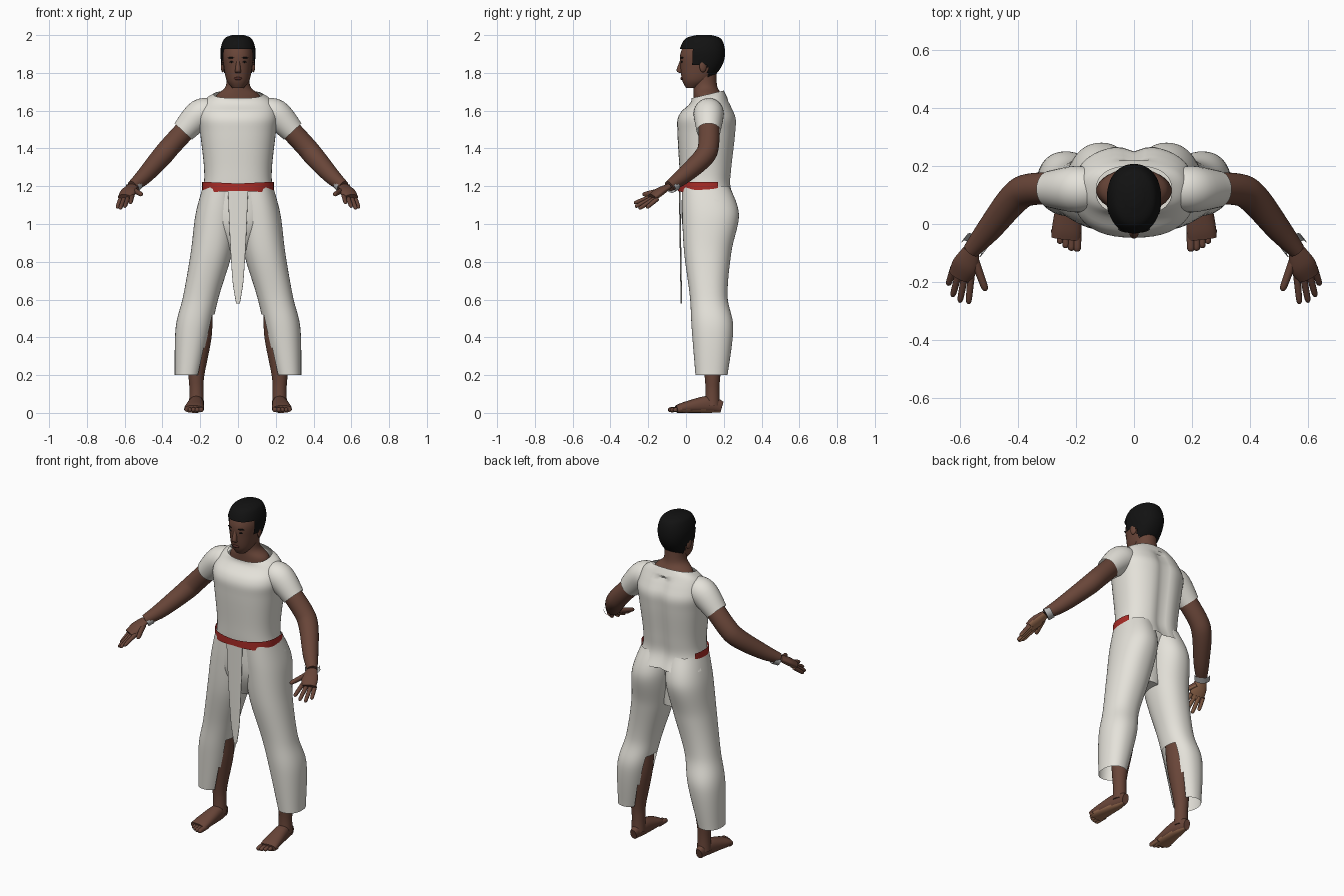
import bpy, bmesh, math
from mathutils import Vector, Matrix

cube = bpy.data.objects.get("Cube")
if cube:
    bpy.data.objects.remove(cube, do_unlink=True)


def material(name, *rgb):
    mat = bpy.data.materials.new(name)
    mat.use_nodes = True
    mat.diffuse_color = (*rgb, 1)
    bsdf = mat.node_tree.nodes["Principled BSDF"]
    bsdf.inputs["Base Color"].default_value = (*rgb, 1)
    return mat


CLOTH = material("off white cloth", .78, .76, .7)
SKIN = material("brown skin", .14, .06, .04)
PALM = material("light palm", .36, .17, .09)
HAIR = material("black hair", .006, .006, .006)
RED = material("red sash", .4, .025, .02)
GREY = material("grey band", .45, .45, .45)
LIPS = material("dark lips", .08, .025, .02)


def finish(name, bm, mats, mirror=False):
    """Turn a bmesh into a smooth object; a second colour goes on faces looking down."""
    bmesh.ops.recalc_face_normals(bm, faces=bm.faces[:])
    for face in bm.faces:
        face.material_index = int(len(mats) > 1 and face.normal.z < -.6)
    mesh = bpy.data.meshes.new(name)
    bm.to_mesh(mesh)
    bm.free()
    for mat in mats:
        mesh.materials.append(mat)
    obj = bpy.data.objects.new(name, mesh)
    bpy.context.collection.objects.link(obj)
    if mirror:
        obj.modifiers.new("mirror", 'MIRROR')
    bpy.ops.object.select_all(action='DESELECT')
    obj.select_set(True)
    bpy.context.view_layer.objects.active = obj
    bpy.ops.object.shade_smooth_by_angle(angle=math.radians(50))


def spline(rows, steps):
    """Smooth curve through rows of x, y, z, half width, half depth."""
    rows = [Vector(row) for row in rows]
    padded = [rows[0], *rows, rows[-1]]
    curve = []
    for before, start, end, after in zip(padded, rows, rows[1:], padded[3:]):
        leave, arrive = (end - before) / 2, (after - start) / 2
        for i in range(steps):
            t = i / steps
            ease = t * t * (3 - 2 * t)
            curve.append(start.lerp(end, ease) + leave * t * (1 - t) ** 2 - arrive * t * t * (1 - t))
    return curve + [rows[-1]]


def loft(name, rows, mats, level=False, power=2, sides=32, steps=6,
         caps=True, cut=None, bend=None, mirror=False):
    """Skin over rounded sections, either level or square to their path."""
    bm = bmesh.new()
    curve = spline(rows, steps)
    rings = []
    for i, row in enumerate(curve):
        across, deep = Vector((1, 0, 0)), Vector((0, 1, 0))
        if not level:
            behind, ahead = curve[max(i - 1, 0)], curve[min(i + 1, len(curve) - 1)]
            along = Vector((ahead - behind)[:3]).normalized()
            across = along.cross(Vector((0, 0, 1))).normalized()
            deep = across.cross(along)
        ring = []
        for k in range(sides):
            angle = math.tau * k / sides
            c, s = math.cos(angle), math.sin(angle)
            x = math.copysign(abs(c) ** (2 / power), c) * row[3]
            y = math.copysign(abs(s) ** (2 / power), s) * row[4]
            ring.append(bm.verts.new(Vector(row[:3]) + across * x + deep * y))
        rings.append(ring)
    for low, high in zip(rings, rings[1:]):
        for k in range(sides):
            bm.faces.new((low[k - 1], low[k], high[k], high[k - 1]))
    if caps:
        bm.faces.new(rings[0])
        bm.faces.new(rings[-1])
    if bend:
        for vert in bm.verts:
            bend(vert.co)
    if cut:
        doomed = [face for face in bm.faces if cut(face.calc_center_median())]
        bmesh.ops.delete(bm, geom=doomed, context='FACES')
    finish(name, bm, mats, mirror)


def stack(name, rows, mats, **options):
    """Level sections: height, optional inner side, outer side, front, back."""
    sections = []
    for z, *sides, front, back in rows:
        outer = sides[-1]
        inner = sides[0] if len(sides) > 1 else -outer
        sections.append(((inner + outer) / 2, (front + back) / 2, z,
                         (outer - inner) / 2, (back - front) / 2))
    loft(name, sections, mats, level=True, **options)


def limb(name, points, mats, flat=1, **options):
    """Mirrored tube through points, each with its own radius."""
    loft(name, [(*point, radius, radius * flat) for *point, radius in points],
         mats, mirror=True, **options)


def digit(name, base, tip, radius, mats):
    """Finger or toe with a rounded end."""
    base, tip = Vector(base), Vector(tip)
    shape = {0: 1.1, .5: 1, .9: .85, 1: .3}
    limb(name, [(*base.lerp(tip, t), radius * size) for t, size in shape.items()],
         mats, sides=12, steps=3)


def ball(name, place, size, mat, turn=0, mirror=True):
    bm = bmesh.new()
    matrix = Matrix.Translation(place) @ Matrix.Rotation(turn, 4, 'Z') @ Matrix.Diagonal((*size, 1))
    bmesh.ops.create_uvsphere(bm, u_segments=16, v_segments=10, radius=1, matrix=matrix)
    finish(name, bm, [mat], mirror)


# Shirt: spine groove, dipped collar, hem hanging only at the back
def drape(co):
    if co.y > .15 and co.z < 1.64:
        co.y -= .02 * math.exp(-(co.x / .035) ** 2)
    if co.z > 1.6:
        co.z += (co.y - .11) * (co.z - 1.6) * 2.8


stack("shirt", [(1.12, .21, -.02, .27), (1.2, .183, -.03, .24), (1.3, .18, -.035, .245),
                (1.48, .2, -.045, .265), (1.57, .21, -.04, .265), (1.65, .18, .02, .22),
                (1.685, .13, .03, .2)],
      [CLOTH], power=2.4, sides=48, caps=False, bend=drape,
      cut=lambda c: c.z < 1.18 and c.y < .14)
limb("sleeve", [(.13, .12, 1.59, .07), (.2, .12, 1.58, .08), (.29, .12, 1.49, .063)],
     [CLOTH], caps=False)

# Trousers: two legs slit inside the shin, and a core joining them
stack("trouser_leg", [(1.2, 0, .185, -.02, .23), (1.05, 0, .225, -.02, .28), (.85, .03, .25, -.01, .24),
                      (.62, .1, .29, .02, .22), (.45, .14, .33, .03, .25), (.2, .2, .335, .05, .22)],
      [CLOTH], power=2.2, sides=48, steps=10, caps=False, mirror=True,
      cut=lambda c: c.z < .52 and c.x < .135 + (.52 - c.z) / 4)
stack("trouser_core", [(1.2, .17, -.02, .22), (1, .15, -.02, .18), (.86, .06, .03, .17)],
      [CLOTH], power=2.5)


# Sash around the front, narrow in the middle, and the hanging flap
def widen(co):
    co.z += (co.z - 1.195) * (abs(co.x) - .12) * 2


stack("sash", [(z, .19, -.042, .25) for z in (1.17, 1.195, 1.22)], [RED],
      power=2.4, sides=64, caps=False, bend=widen, cut=lambda c: c.y > .175)
flap = []
for i in range(7):
    z = .58 + i / 10
    front = -.02 - z * .015
    flap.append((z, .065 * (z - .57) ** .4, front, front + .008))
stack("front_flap", flap, [CLOTH], power=3)

# Arms, hands and wrist bands
WRIST = (.56, -.09, 1.2)
limb("arm", [(.22, .12, 1.56, .055), (.35, .12, 1.42, .055), (.41, .09, 1.35, .054),
             (.5, -.02, 1.25, .043), (*WRIST, .029)], [SKIN])
limb("palm", [(*WRIST, .029), (.58, -.14, 1.17, .045), (.6, -.18, 1.14, .04)], [SKIN, PALM], flat=.5)
first_knuckle, last_knuckle = Vector((.56, -.17, 1.15)), Vector((.62, -.15, 1.135))
tips = {"index": (.57, -.275, 1.11), "middle": (.6, -.27, 1.09),
        "ring": (.625, -.25, 1.08), "little": (.64, -.21, 1.085)}
for i, (finger, tip) in enumerate(tips.items()):
    digit(finger + "_finger", first_knuckle.lerp(last_knuckle, i / 3), tip, .0115, [SKIN, PALM])
digit("thumb", (.55, -.12, 1.18), (.51, -.23, 1.155), .0135, [SKIN, PALM])
limb("wrist_band", [(.54, -.06, 1.21, .042), (.56, -.085, 1.195, .042)], [GREY],
     flat=.8, caps=False, cut=lambda c: c.z > 1.21)

# Lower legs, feet resting on the floor, and toes
limb("shin", [(.205, .13, .55, .07), (.205, .14, .4, .065), (.22, .14, .2, .042),
              (.22, .14, .12, .037), (.22, .14, .04, .04)], [SKIN], level=True)
sole = [(.22, .19, .03, .02), (.22, .12, .045, .038), (.23, 0, .03, .05), (.235, -.05, .02, .05)]
loft("foot", [(x, y, z, width, z) for x, y, z, width in sole], [SKIN, PALM], power=2.3, mirror=True)
for i in range(5):
    x = .196 + i * .0195
    digit(f"toe_{i + 1}", (x, -.02, .02), (x, -.095 + i * i * .003, .016), .0145 - i * .001, [SKIN, PALM])

# Neck, head, and hair grown from the head shape
stack("neck", [(1.62, .13, .04, .19), (1.68, .115, .04, .19), (1.73, .065, .04, .165),
               (1.82, .06, .04, .16)], [SKIN])
HEAD = [(1.72, .03, 0, .06), (1.76, .06, -.02, .13), (1.83, .075, -.03, .18),
        (1.9, .08, -.03, .19), (1.96, .06, 0, .17), (1.98, .02, .06, .12)]
stack("head", HEAD, [SKIN], power=2.2)


def below_hairline(c):
    forehead, temple, nape = 1.925, 1.845, 1.765
    return c.z < (forehead if c.y < .035 else temple if c.y < .115 else nape)


stack("hair", [(z + .02, half + .013, front - .004, back + .016) for z, half, front, back in HEAD],
      [HAIR], power=2.2, sides=48, steps=10, cut=below_hairline)

# Face
loft("nose", [(0, -.022, 1.87, .008, .008), (0, -.034, 1.815, .015, .016), (0, -.026, 1.8, .014, .01)],
     [SKIN], level=True, sides=16)
ball("ear", (.08, .09, 1.835), (.01, .02, .032), SKIN, turn=.3)
ball("eyebrow", (.034, -.022, 1.88), (.022, .006, .004), HAIR, turn=.25)
ball("eye", (.032, -.022, 1.858), (.013, .005, .005), HAIR, turn=.25)
ball("lips", (0, -.022, 1.77), (.022, .008, .008), LIPS, mirror=False)
